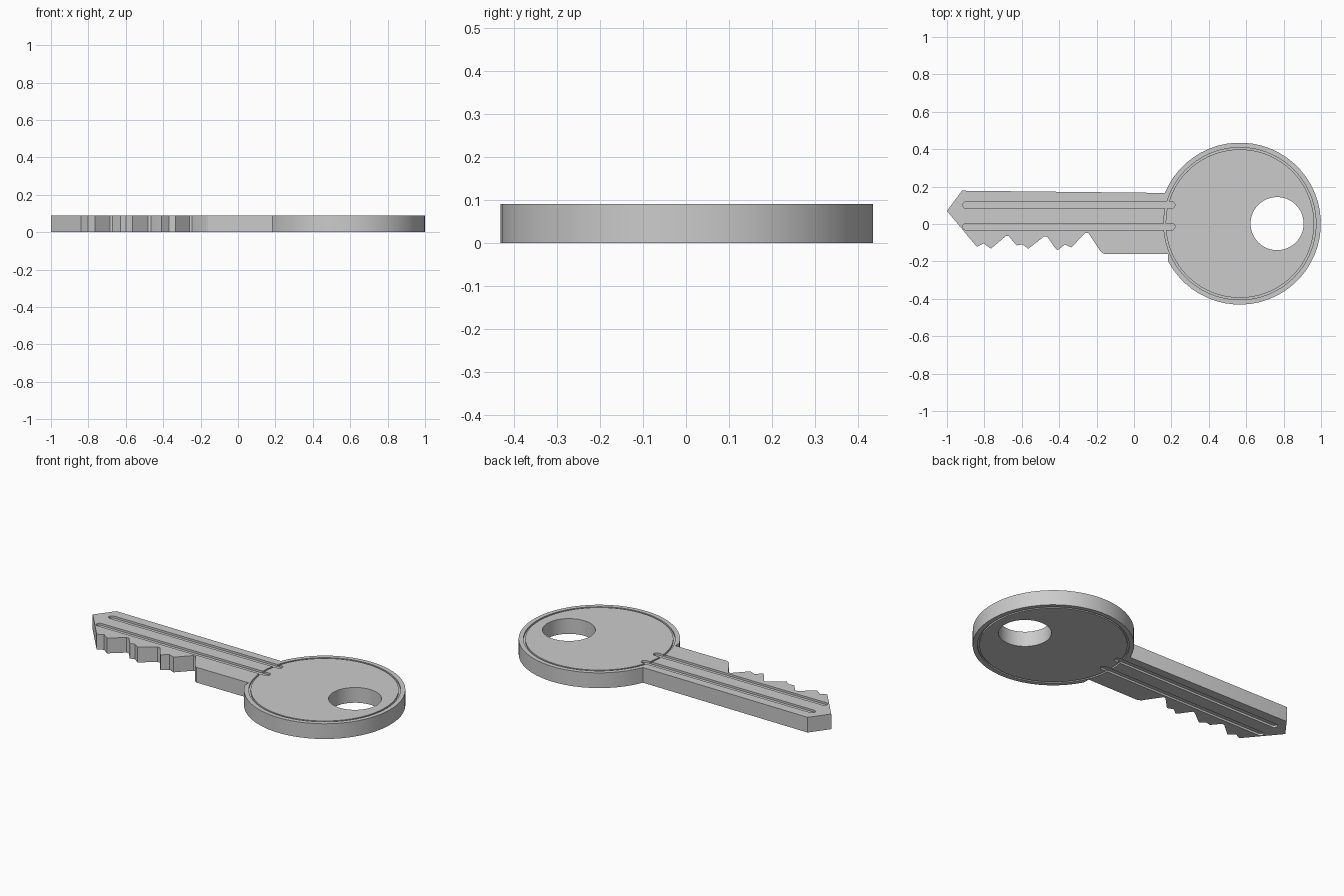
import bpy, bmesh
from math import sin, cos, pi, atan2

if "Cube" in bpy.data.objects:
    bpy.data.objects.remove(bpy.data.objects["Cube"])

H = 0.09
CX, CY, R = 0.566, 0.002, 0.433


def arc(cx, cy, r, a0, a1, n):
    return [(cx + r * cos(a0 + (a1 - a0) * i / n), cy + r * sin(a0 + (a1 - a0) * i / n))
            for i in range(n + 1)]


def prism(name, pts, z0, z1):
    bm = bmesh.new()
    face = bm.faces.new([bm.verts.new((x, y, z0)) for x, y in pts])
    ext = bmesh.ops.extrude_face_region(bm, geom=[face])
    for v in ext["geom"]:
        if isinstance(v, bmesh.types.BMVert):
            v.co.z = z1
    return finish(name, bm)


def ring(name, r0, r1, z0, z1, n=72):
    bm = bmesh.new()
    loops = [[bm.verts.new((x, y, z)) for x, y in arc(CX, CY, r, 0, 2 * pi, n)[:-1]]
             for r, z in ((r0, z0), (r1, z0), (r1, z1), (r0, z1))]
    for k in range(4):
        a, b = loops[k], loops[(k + 1) % 4]
        for i in range(n):
            j = (i + 1) % n
            bm.faces.new((a[i], a[j], b[j], b[i]))
    return finish(name, bm)


def finish(name, bm):
    bmesh.ops.recalc_face_normals(bm, faces=bm.faces[:])
    me = bpy.data.meshes.new(name)
    bm.to_mesh(me)
    bm.free()
    ob = bpy.data.objects.new(name, me)
    bpy.context.collection.objects.link(ob)
    return ob


def cut(target, cutter):
    cutter.hide_render = True
    m = target.modifiers.new("cut", 'BOOLEAN')
    m.operation, m.solver, m.object = 'DIFFERENCE', 'EXACT', cutter
    bpy.context.view_layer.objects.active = target
    bpy.ops.object.modifier_apply(modifier=m.name)
    bpy.data.objects.remove(cutter)


# Key silhouette: toothed lower edge, tip, back edge, then the round head
blade = [(0.182, -0.16), (-0.16, -0.16), (-0.178, -0.148), (-0.245, -0.047), (-0.26, -0.047),
         (-0.335, -0.125), (-0.37, -0.11), (-0.408, -0.14), (-0.422, -0.128), (-0.465, -0.066),
         (-0.48, -0.066), (-0.565, -0.132), (-0.598, -0.108), (-0.628, -0.115), (-0.67, -0.064),
         (-0.685, -0.064), (-0.765, -0.132), (-0.803, -0.104), (-0.84, -0.122),
         (-1.0, 0.07), (-0.92, 0.178), (0.165, 0.166)]
a_top = atan2(0.166 - CY, 0.165 - CX)
a_bottom = atan2(-0.20 - CY, 0.182 - CX)
key = prism("key", blade + arc(CX, CY, R, a_top, a_bottom, 48), 0, H)

# Keyring hole
cut(key, prism("hole_cutter", arc(0.765, 0.002, 0.142, 0, 2 * pi, 48)[:-1], -0.1, H + 0.1))

# Grooves on both faces: two long slots and a thin ring round the head
for z0, z1, s0, s1 in ((H - 0.012, H + 0.05, H - 0.010, H + 0.06),
                       (-0.05, 0.012, -0.06, 0.010)):
    for y in (0.101, -0.014):
        slot = arc(0.201, y, 0.018, -pi / 2, pi / 2, 8) + arc(-0.897, y, 0.018, pi / 2, 1.5 * pi, 8)
        cut(key, prism("slot_cutter", slot, z0, z1))
    cut(key, ring("ring_cutter", 0.397, 0.407, s0, s1))

# Smooth round sides, crisp edges
bpy.ops.object.select_all(action='DESELECT')
key.select_set(True)
bpy.context.view_layer.objects.active = key
bpy.ops.object.shade_smooth_by_angle(angle=0.4)
